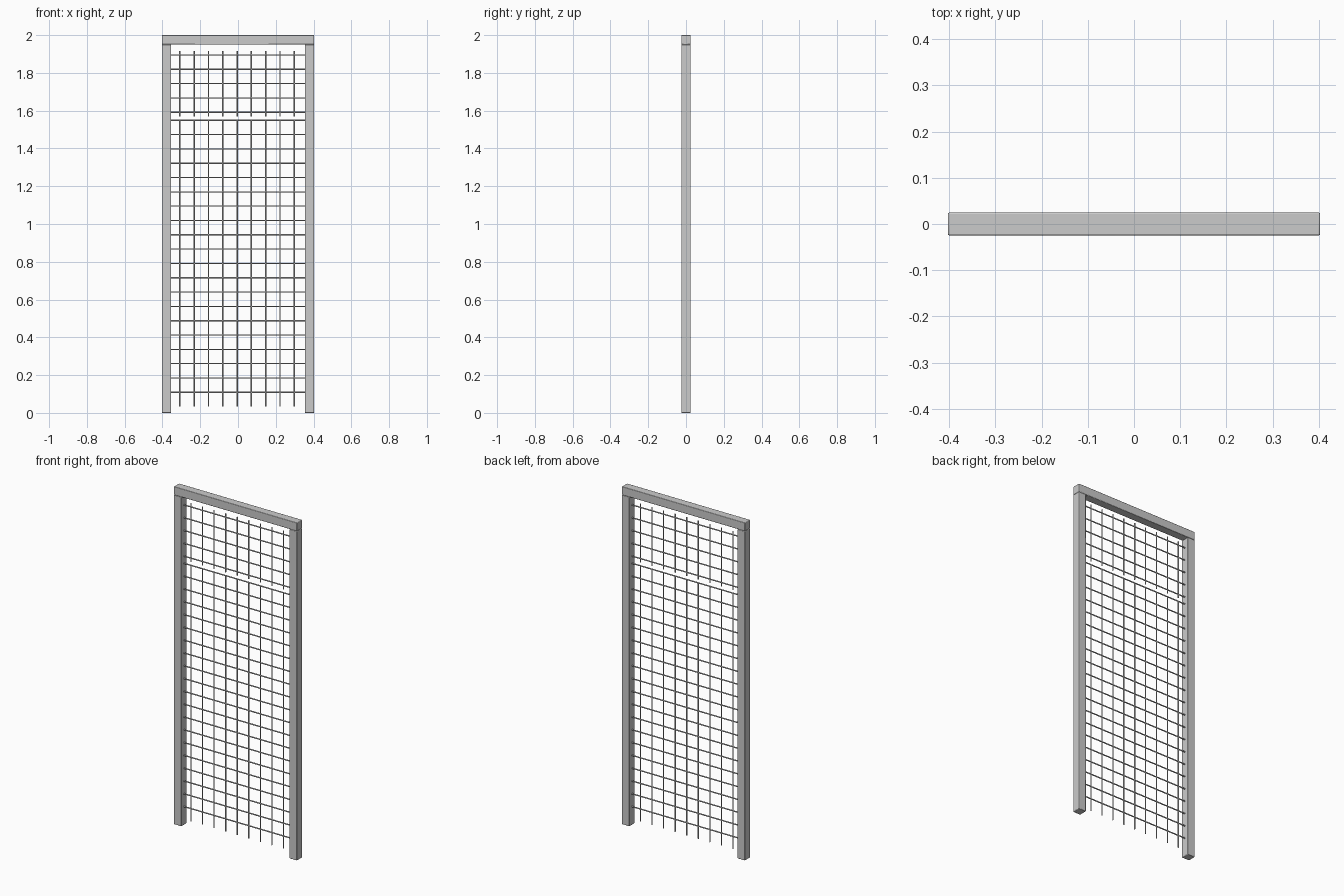
import bpy

if "Cube" in bpy.data.objects:
    bpy.data.objects.remove(bpy.data.objects["Cube"])

W, T = 0.403, 0.049        # half width of frame, tube size
STEP = 0.0758              # mesh spacing
R = 0.0035                 # wire radius


def bar(name, size, loc):
    # square frame bar with softened long edges
    bpy.ops.mesh.primitive_cube_add(size=1, location=loc)
    o = bpy.context.object
    o.name = name
    o.scale = size
    bpy.ops.object.transform_apply(location=False, rotation=False, scale=True)
    b = o.modifiers.new("soft_edges", 'BEVEL')
    b.width, b.segments = 0.003, 2
    bpy.ops.object.shade_smooth_by_angle()
    return o


def wires(name, segments):
    # round wires joined in one curve object
    c = bpy.data.curves.new(name, 'CURVE')
    c.dimensions = '3D'
    c.bevel_depth = R
    c.bevel_resolution = 1
    c.use_fill_caps = True
    for a, b in segments:
        s = c.splines.new('POLY')
        s.points.add(1)
        s.points[0].co = (*a, 1)
        s.points[1].co = (*b, 1)
    bpy.context.collection.objects.link(bpy.data.objects.new(name, c))


# frame
for side, n in ((-1, "left_post"), (1, "right_post")):
    bar(n, (T, T, 1.95), (side * (W - T / 2), 0, 0.975))
bar("top_beam", (2 * W, T, 0.05), (0, 0, 1.975))

# lower and upper mesh panels
xs = [-0.308 + i * STEP for i in range(9)]
for n, z0, rows, lo, hi in (("lower_mesh", 0.109, 20, 0.035, 1.551),
                            ("upper_mesh", 1.592, 5, 1.57, 1.917)):
    wires(n + "_vertical", [((x, 0, lo), (x, 0, hi)) for x in xs])
    wires(n + "_horizontal", [((-0.357, 0, z0 + i * STEP), (0.357, 0, z0 + i * STEP))
                              for i in range(rows)])
